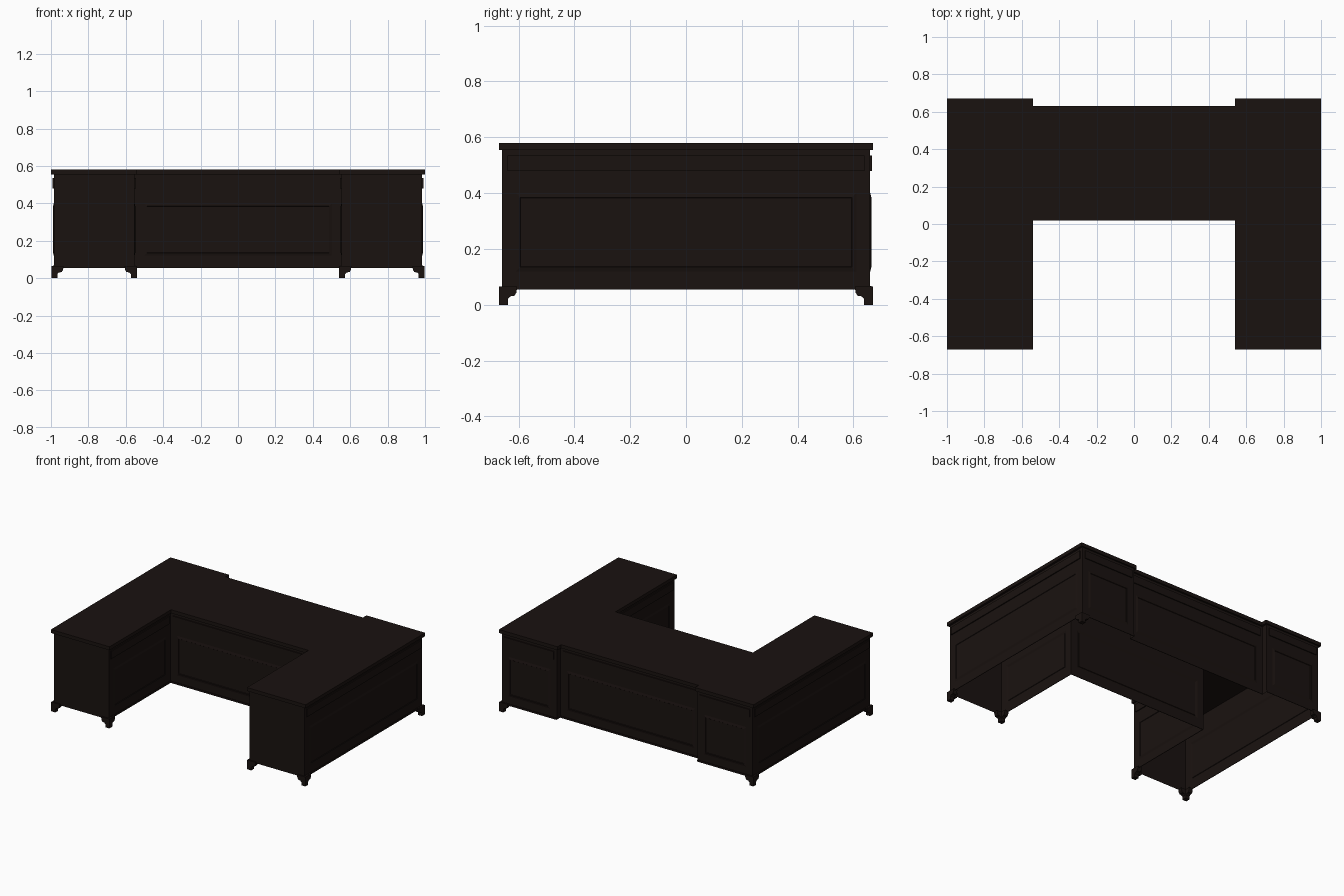
import bpy, bmesh
from mathutils import Vector

if "Cube" in bpy.data.objects:
    bpy.data.objects.remove(bpy.data.objects["Cube"])

wood = bpy.data.materials.new("dark_wood")
wood.diffuse_color = (0.010, 0.006, 0.005, 1)
wood.use_nodes = True
wood.node_tree.nodes["Principled BSDF"].inputs["Base Color"].default_value = wood.diffuse_color

Z0, Z1 = 0.055, 0.556      # bottom and top of the carcass walls


def finish(bm, name, mirror=False):
    mesh = bpy.data.meshes.new(name)
    bm.to_mesh(mesh)
    bm.free()
    mesh.materials.append(wood)
    ob = bpy.data.objects.new(name, mesh)
    bpy.context.collection.objects.link(ob)
    if mirror:
        ob.modifiers.new("mirror", 'MIRROR').use_mirror_merge = False
    return ob


def prism(bm, pts, offset):
    """Extrude a closed outline of 3D points along an offset vector."""
    face = bm.faces.new([bm.verts.new(p) for p in pts])
    res = bmesh.ops.extrude_face_region(bm, geom=[face], use_keep_orig=True)
    moved = [g for g in res["geom"] if isinstance(g, bmesh.types.BMVert)]
    bmesh.ops.translate(bm, verts=moved, vec=offset)
    bmesh.ops.recalc_face_normals(bm, faces=bm.faces[:])


def wall(name, a, b, mirror=False, panelled=True):
    """Upright wall from a to b, facing right of the walking direction."""
    a, b = Vector((*a, 0)), Vector((*b, 0))
    w = (b - a).length
    d = (b - a).normalized()
    n = Vector((d.y, -d.x, 0))

    def at(s, z, depth=0.0):
        return a + d * s + n * depth + Vector((0, 0, z))

    bm = bmesh.new()
    ss = [0, 0.05, w - 0.05, w] if panelled else [0, w]
    zs = [Z0, 0.12, 0.40, Z1] if panelled else [Z0, Z1]
    grid = [[bm.verts.new(at(s, z)) for s in ss] for z in zs]
    cells = {}
    for j in range(len(zs) - 1):
        for i in range(len(ss) - 1):
            cells[i, j] = bm.faces.new((grid[j][i], grid[j][i + 1],
                                        grid[j + 1][i + 1], grid[j + 1][i]))
    if panelled:
        # recessed panel: sharp step, sloped border, flat field
        for thick, depth in ((0.003, -0.007), (0.022, 0.004), (0.003, -0.003)):
            bmesh.ops.inset_region(bm, faces=[cells[1, 1]], thickness=thick, depth=depth)
    finish(bm, name, mirror)

    if panelled:
        # raised frieze drawer front
        bm = bmesh.new()
        prism(bm, [at(0.02, 0.48), at(w - 0.02, 0.48),
                   at(w - 0.02, 0.535), at(0.02, 0.535)], n * 0.007)
        finish(bm, name + "_frieze", mirror)
        # base moulding
        bm = bmesh.new()
        prism(bm, [at(0, Z0), at(w, Z0), at(w, 0.067), at(0, 0.067)], n * 0.004)
        finish(bm, name + "_base_moulding", mirror)


# U-shaped desk top
half = [(0, 0.02), (0.54, 0.02), (0.54, -0.67), (1.0, -0.67),
        (1.0, 0.67), (0.54, 0.67), (0.54, 0.63), (0, 0.63)]
outline = half[1:7] + [(-x, y) for x, y in half[6:0:-1]]
bm = bmesh.new()
prism(bm, [(x, y, 0.555) for x, y in outline], Vector((0, 0, 0.025)))
finish(bm, "desk_top")

# wing walls, mirrored to the left side
wall("wing_outer_side", (0.985, -0.66), (0.985, 0.66), True)
wall("wing_back", (0.985, 0.66), (0.553, 0.66), True)
wall("wing_back_step", (0.553, 0.66), (0.553, 0.618), True, False)
wall("wing_inner_side", (0.553, 0.032), (0.553, -0.66), True)
wall("wing_front", (0.553, -0.66), (0.985, -0.66), True, False)

# centre walls
wall("centre_front", (-0.553, 0.032), (0.553, 0.032))
wall("centre_back", (0.553, 0.618), (-0.553, 0.618))

# bracket feet: two profiled legs meeting at each corner
profile = [(0, 0), (0.032, 0), (0.032, 0.022), (0.040, 0.030),
           (0.056, 0.033), (0.063, 0.045), (0.065, 0.066), (0, 0.066)]


def foot(name, x, y, sx, sy):
    bm = bmesh.new()
    prism(bm, [(x + sx * p, y, z) for p, z in profile], Vector((0, sy * 0.03, 0)))
    prism(bm, [(x, y + sy * p, z) for p, z in profile], Vector((sx * 0.03, 0, 0)))
    finish(bm, name, True)


foot("front_outer_foot", 0.998, -0.67, -1, 1)
foot("front_inner_foot", 0.541, -0.67, 1, 1)
foot("back_outer_foot", 0.998, 0.67, -1, -1)
